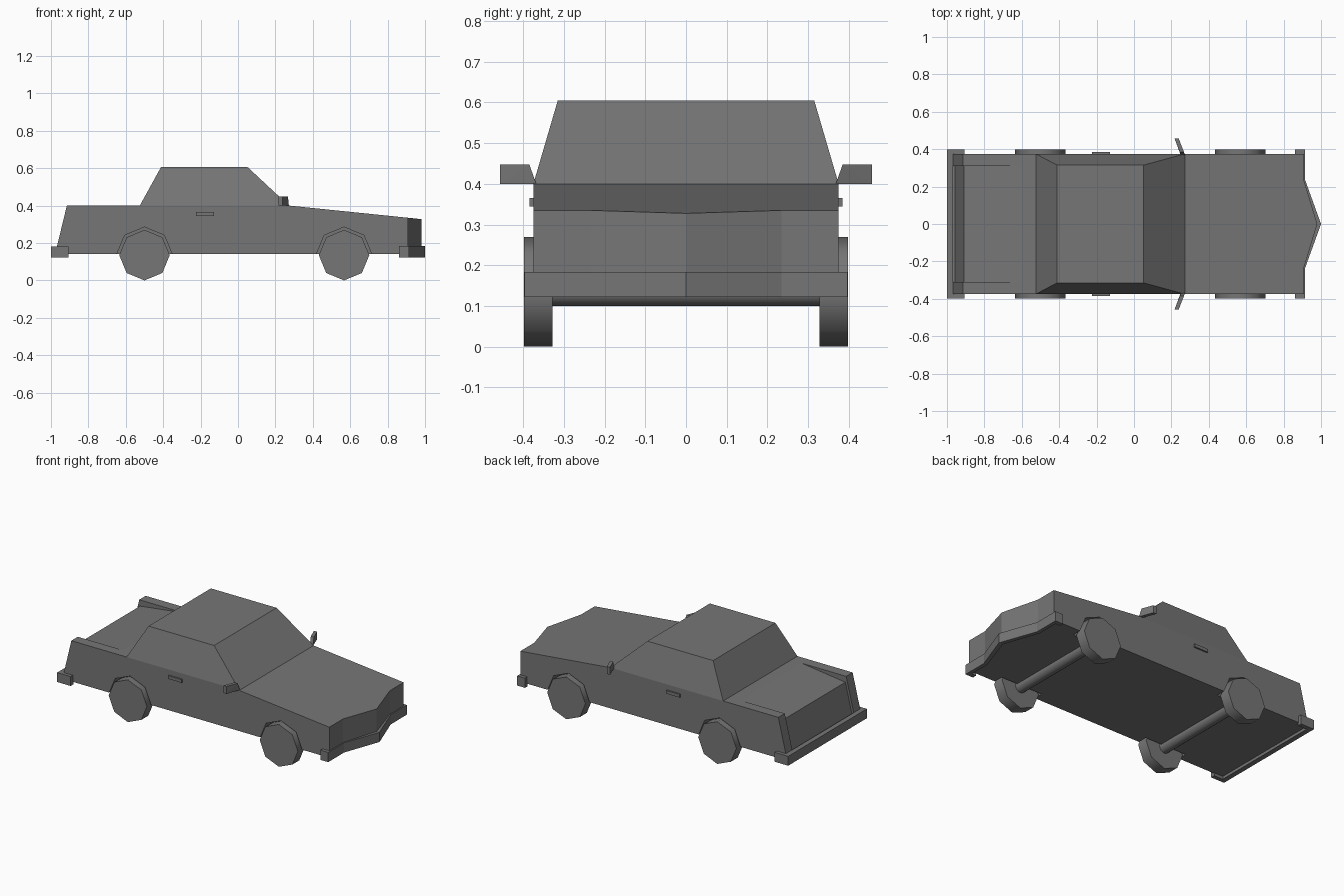
import bpy, bmesh, math

if "Cube" in bpy.data.objects:
    bpy.data.objects.remove(bpy.data.objects["Cube"])

AXLES = (-0.50, 0.567)
WHEEL_Z = 0.135

paint = bpy.data.materials.new("dark_grey")
paint.diffuse_color = (0.18, 0.18, 0.18, 1)
paint.use_nodes = True
paint.node_tree.nodes["Principled BSDF"].inputs["Base Color"].default_value = paint.diffuse_color


def finish(name, bm):
    bmesh.ops.recalc_face_normals(bm, faces=bm.faces)
    me = bpy.data.meshes.new(name)
    bm.to_mesh(me)
    bm.free()
    me.materials.append(paint)
    ob = bpy.data.objects.new(name, me)
    bpy.context.collection.objects.link(ob)
    return ob


def hull(name, pts):
    """Convex solid around points, with flat regions merged."""
    bm = bmesh.new()
    for p in pts:
        bm.verts.new(p)
    bmesh.ops.convex_hull(bm, input=bm.verts)
    bmesh.ops.dissolve_limit(bm, angle_limit=0.005, verts=bm.verts, edges=bm.edges)
    return finish(name, bm)


def both(pts):
    """Points plus their mirror images across y = 0."""
    return list(dict.fromkeys(pts + [(x, -y, z) for x, y, z in pts]))


def cylinder(name, x, z, r, y0, y1, sides):
    bpy.ops.mesh.primitive_cylinder_add(vertices=sides, radius=r, depth=y1 - y0,
                                        location=(x, (y0 + y1) / 2, z),
                                        rotation=(math.pi / 2, 0, 0))
    ob = bpy.context.object
    ob.name = name
    ob.data.materials.append(paint)
    return ob


def smooth(ob, deg):
    bpy.ops.object.select_all(action='DESELECT')
    ob.select_set(True)
    bpy.context.view_layer.objects.active = ob
    bpy.ops.object.shade_smooth_by_angle(angle=math.radians(deg))


def boolean(target, tool, op):
    m = target.modifiers.new(op.lower(), 'BOOLEAN')
    m.operation, m.object, m.solver = op, tool, 'EXACT'
    bpy.context.view_layer.objects.active = target
    bpy.ops.object.modifier_apply(modifier=m.name)
    bpy.data.objects.remove(tool)


def bumper(name, outer, inner, z0, z1):
    """Wrap-around strip between an outer and an inner plan path (y >= 0 half given)."""
    def full(path):
        return path + [(x, -y) for x, y in reversed(path) if y > 0]
    bm = bmesh.new()
    rings = [[bm.verts.new((*p, z)) for p, z in
              ((a, z0), (a, z1), (b, z1), (b, z0))] for a, b in zip(full(outer), full(inner))]
    for r, s in zip(rings, rings[1:]):
        for k in range(4):
            bm.faces.new((r[k], r[(k + 1) % 4], s[(k + 1) % 4], s[k]))
    bm.faces.new(rings[0])
    bm.faces.new(rings[-1])
    return finish(name, bm)


# lower body
W = 0.375
body = hull("body", both([
    (-0.978, W, 0.14), (-0.915, W, 0.40), (0.272, W, 0.40),
    (0.908, W, 0.335), (0.908, W, 0.14)]))

# pointed nose
nose = hull("nose", both([
    (0.85, 0.235, 0.3409), (0.85, 0.235, 0.14), (0.908, 0.235, 0.335), (0.908, 0.235, 0.14),
    (0.980, 0, 0.3276), (0.980, 0, 0.14)]))
boolean(body, nose, 'UNION')

# cabin
cabin = hull("cabin", both([
    (-0.525, W - 0.01, 0.35), (0.272, W - 0.01, 0.35),
    (-0.525, W, 0.40), (0.272, W, 0.40),
    (-0.412, 0.315, 0.605), (0.052, 0.315, 0.605)]))
boolean(body, cabin, 'UNION')

# sunken boot lid and tail panel between the rear wings
for prof in ([(-0.60, 0.40), (-0.60, 0.45), (-1.1, 0.45), (-1.1, 0.337)],
             [(-0.958, 0.16), (-0.895, 0.42), (-1.1, 0.42), (-1.1, 0.16)]):
    boolean(body, hull("lid_cutter", both([(x, 0.31, z) for x, z in prof])), 'DIFFERENCE')

# wheels, arches and axles
for label, x in zip(("rear", "front"), AXLES):
    for side, s in (("right", -1), ("left", 1)):
        cut = cylinder("arch_cutter", x, WHEEL_Z, 0.15, *sorted((0.315 * s, 0.45 * s)), 8)
        boolean(body, cut, 'DIFFERENCE')
        w = cylinder(f"{label}_{side}_wheel", x, WHEEL_Z, 0.135,
                     *sorted((0.328 * s, 0.398 * s)), 8)
        smooth(w, 50)
    smooth(cylinder(f"{label}_axle", x, WHEEL_Z, 0.035, -0.33, 0.33, 16), 50)

# bumpers
bumper("front_bumper", [(0.86, 0.397), (0.915, 0.397), (0.915, 0.235), (1.0, 0)],
       [(0.86, 0.37), (0.892, 0.37), (0.892, 0.23), (0.972, 0)], 0.122, 0.184)
bumper("rear_bumper", [(-0.905, 0.397), (-1.0, 0.397)],
       [(-0.905, 0.37), (-0.968, 0.37)], 0.122, 0.182)

# door mirrors and door handles
for side, s in (("right", -1), ("left", 1)):
    hull(f"{side}_mirror", [(x, y * s, z) for x, y, z in (
        (0.250, 0.368, 0.40), (0.272, 0.368, 0.40), (0.245, 0.385, 0.448), (0.267, 0.385, 0.448),
        (0.217, 0.457, 0.40), (0.239, 0.457, 0.40), (0.217, 0.457, 0.448), (0.239, 0.457, 0.448))])
    hull(f"{side}_handle", [(x, y * s, z) for x in (-0.225, -0.128)
                            for y in (0.365, 0.385) for z in (0.345, 0.365)])
